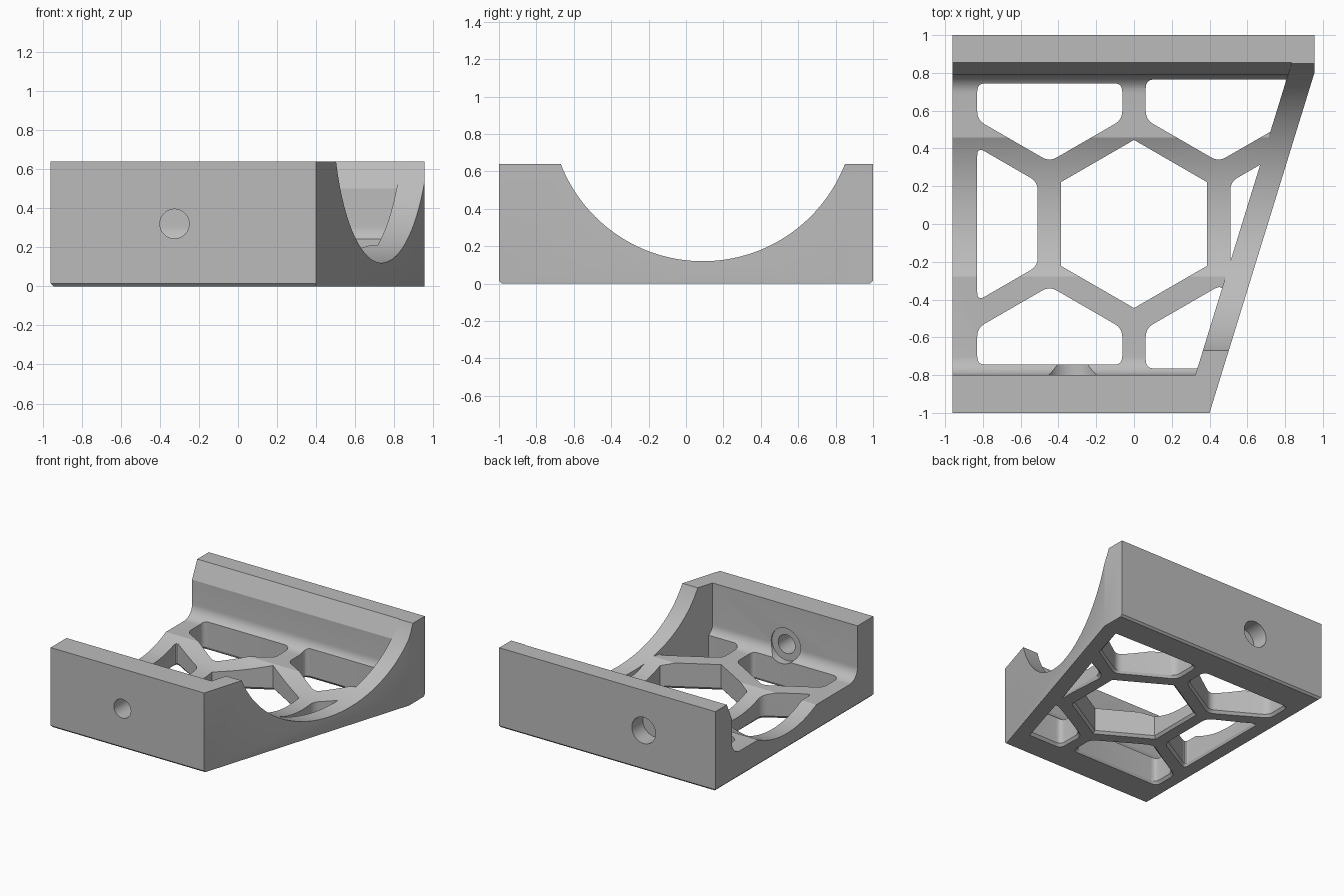
import bpy, math
from mathutils import Vector

if "Cube" in bpy.data.objects:
    bpy.data.objects.remove(bpy.data.objects["Cube"])

HEIGHT = 0.64
SLANT = (0.955 - 0.40) / 1.8      # x per y of the slanted side
WALL = 0.137                      # slanted wall width along x


def outer_x(y):
    return 0.40 + SLANT * (y + 1)


def inner_x(y):
    return outer_x(y) - WALL


def loft(name, loops):
    """Solid from stacked loops with equal point counts."""
    n = len(loops[0])
    verts = [p for loop in loops for p in loop]
    faces = [tuple(range(n))[::-1], tuple(range(len(verts) - n, len(verts)))]
    for k in range(len(loops) - 1):
        for i in range(n):
            j = (i + 1) % n
            faces.append((k * n + i, k * n + j, (k + 1) * n + j, (k + 1) * n + i))
    mesh = bpy.data.meshes.new(name)
    mesh.from_pydata(verts, [], faces)
    obj = bpy.data.objects.new(name, mesh)
    bpy.context.collection.objects.link(obj)
    # consistent outward normals
    bpy.context.view_layer.objects.active = obj
    bpy.ops.object.select_all(action='DESELECT')
    obj.select_set(True)
    bpy.ops.object.mode_set(mode='EDIT')
    bpy.ops.mesh.select_all(action='SELECT')
    bpy.ops.mesh.normals_make_consistent(inside=False)
    bpy.ops.object.mode_set(mode='OBJECT')
    return obj


def arc(cy, cz, r, a0, a1, steps):
    angles = [math.radians(a0 + (a1 - a0) * i / steps) for i in range(steps + 1)]
    return [(cy + r * math.cos(a), cz + r * math.sin(a)) for a in angles]


def bore(name, y0, y1, r):
    ring = arc(-0.325, 0.32, r, 0, 352.5, 47)
    return loft(name, [[(x, y, z) for x, z in ring] for y in (y0, y1)])


def cut(target, cutter, mode='DIFFERENCE'):
    mod = target.modifiers.new("cut", 'BOOLEAN')
    mod.operation = mode
    mod.solver = 'EXACT'
    mod.object = cutter
    bpy.context.view_layer.objects.active = target
    bpy.ops.object.modifier_apply(modifier=mod.name)
    bpy.data.objects.remove(cutter)


def clip(poly, normal, limit):
    """Keep the part of a polygon where normal . p <= limit."""
    out = []
    for a, b in zip(poly, poly[1:] + poly[:1]):
        da, db = normal.dot(a) - limit, normal.dot(b) - limit
        if da <= 0:
            out.append(a)
        if da * db < 0:
            out.append(a.lerp(b, da / (da - db)))
    return out


def rounded(poly, r):
    """Soften corners, except those on the slanted wall."""
    out = []
    for i, p in enumerate(poly):
        a, b = poly[i - 1], poly[(i + 1) % len(poly)]
        if abs(p.x - inner_x(p.y)) < 0.01:
            out.append(p)
            continue
        s = p + (a - p).normalized() * min(r, (a - p).length * 0.45)
        e = p + (b - p).normalized() * min(r, (b - p).length * 0.45)
        for k in range(6):
            t = k / 5
            out.append(s * (1 - t) ** 2 + p * 2 * t * (1 - t) + e * t * t)
    return out


# Block with slanted side and a fine chamfer under front, back and left
def footprint(inset, z):
    return [(-0.96 + inset, -1 + inset, z), (0.40, -1 + inset, z), (0.955, 0.8, z),
            (0.955, 1 - inset, z), (-0.96 + inset, 1 - inset, z)]


body = loft("cradle_body", [footprint(0.015, 0), footprint(0, 0.015), footprint(0, HEIGHT)])

# Round trough along the whole width
trough = arc(0.09, 0.935, 0.815, 0, 357.5, 143)
cut(body, loft("trough_cutter", [[(x, y, z) for y, z in trough] for x in (-1.2, 1.2)]))

# Pocket between front and back walls, stopping at the slanted wall
FLOOR, FILLET = 0.208, 0.1
profile = [(-0.8, 0.8)]
profile += arc(-0.8 + FILLET, FLOOR + FILLET, FILLET, 180, 270, 10)
profile += arc(0.79 - FILLET, FLOOR + FILLET, FILLET, 270, 360, 10)
profile += [(0.79, 0.5), (0.855, HEIGHT), (0.93, 0.8)]
cut(body, loft("pocket_cutter", [[(-1.2, y, z) for y, z in profile],
                                 [(inner_x(y), y, z) for y, z in profile]]))

# Honeycomb windows in the floor, with a chamfer underneath
PITCH, RADIUS = 0.895, 0.445
ROW = PITCH * math.sqrt(3) / 2
centres = [(0, 0), (-PITCH, 0), (PITCH, 0)]
centres += [(sx * PITCH / 2, sy * ROW) for sx in (-1, 1) for sy in (-1, 1)]
for cx, cy in centres:
    poly = [Vector((cx + RADIUS * math.sin(k * math.pi / 3),
                    cy + RADIUS * math.cos(k * math.pi / 3))) for k in range(6)]
    y_limit = 0.765 if cx > 0 else 0.745
    poly = clip(poly, Vector((-1, 0)), 0.83)
    poly = clip(poly, Vector((0, 1)), y_limit)
    poly = clip(poly, Vector((0, -1)), y_limit)
    poly = clip(poly, Vector((1, -SLANT)), inner_x(0))
    if (cx, cy) != (0, 0):
        poly = rounded(poly, 0.045)
    mid = sum(poly, Vector((0, 0))) / len(poly)
    loops = []
    for z, grow in ((-0.01, 0.03), (0.02, 0), (0.45, 0)):
        loops.append([(*(p + (p - mid).normalized() * grow), z) for p in poly])
    cut(body, loft("window_cutter", loops))

# Screw bores: through the front wall with a seat inside, blind at the back
cut(body, bore("front_bore", -1.1, -0.7, 0.075))
cut(body, bore("front_seat", -0.81, -0.6, 0.13))
cut(body, bore("back_bore", 0.86, 1.1, 0.105))

# Colour and shading
grey = bpy.data.materials.new("plain grey")
grey.use_nodes = True
colour = (0.5, 0.5, 0.5, 1)
grey.diffuse_color = colour
grey.node_tree.nodes["Principled BSDF"].inputs["Base Color"].default_value = colour
body.data.materials.clear()
body.data.materials.append(grey)
for face in body.data.polygons:
    face.material_index = 0
bpy.ops.object.select_all(action='DESELECT')
body.select_set(True)
bpy.context.view_layer.objects.active = body
bpy.ops.object.shade_smooth_by_angle(angle=math.radians(20))
